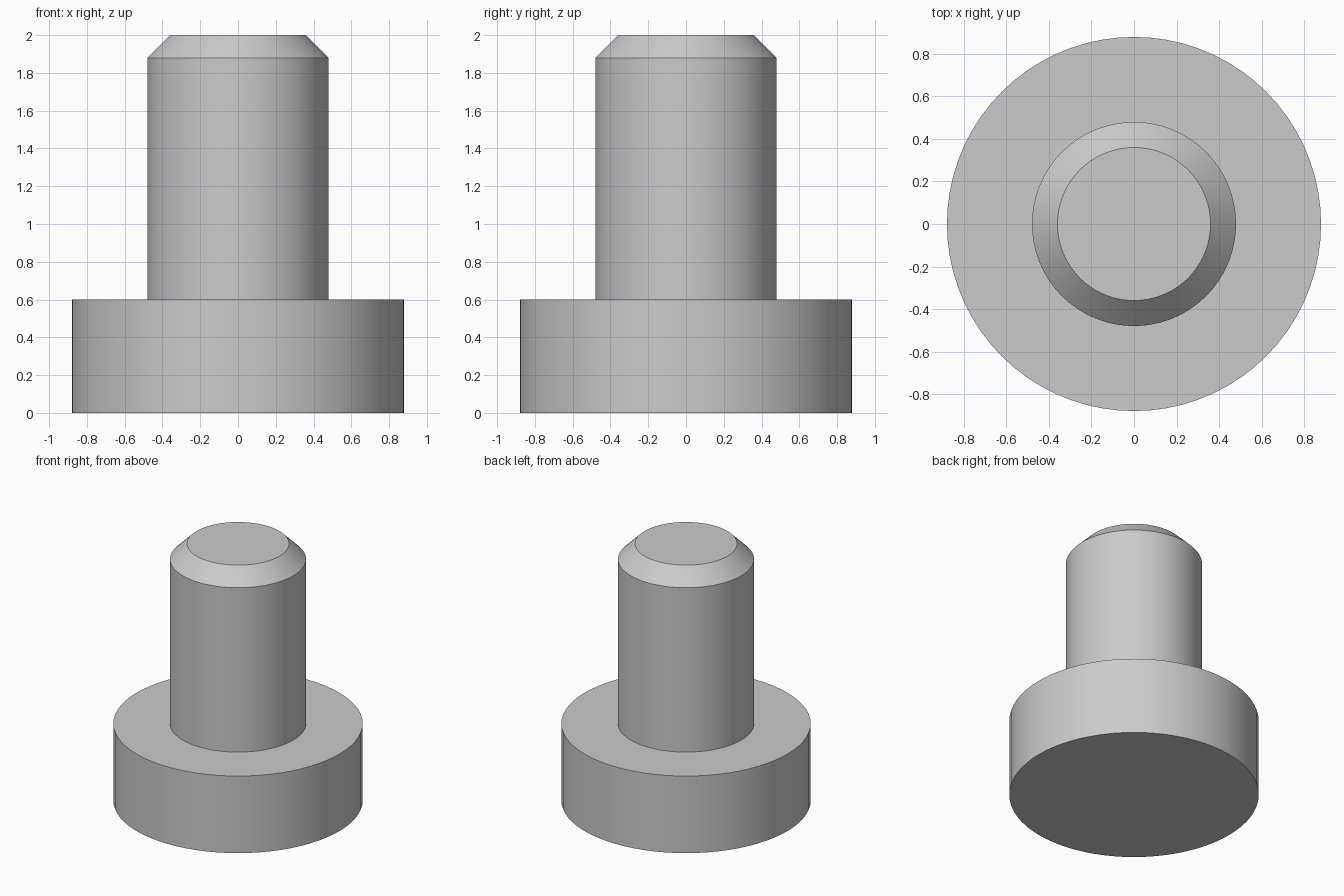
import bpy
import bmesh
from math import radians

# Remove the default object
cube = bpy.data.objects.get("Cube")
if cube:
    bpy.data.objects.remove(cube, do_unlink=True)

# Single plain grey metal
GREY = (0.6, 0.6, 0.6, 1.0)
metal = bpy.data.materials.new("grey_metal")
metal.use_nodes = True
metal.diffuse_color = GREY
metal.node_tree.nodes["Principled BSDF"].inputs["Base Color"].default_value = GREY

# Outline from bottom centre to top centre: (radius, height)
PROFILE = [(0, 0), (0.88, 0), (0.88, 0.6), (0.48, 0.6),
           (0.48, 1.88), (0.36, 2), (0, 2)]
SEGMENTS = 72

# Pin with a wide flange and a chamfered tip, turned around the z axis
bm = bmesh.new()
points = [bm.verts.new((r, 0, z)) for r, z in PROFILE]
edges = [bm.edges.new(pair) for pair in zip(points, points[1:])]
bmesh.ops.spin(bm, geom=points + edges, cent=(0, 0, 0), axis=(0, 0, 1),
               angle=radians(360), steps=SEGMENTS, use_merge=True)
bmesh.ops.remove_doubles(bm, verts=bm.verts, dist=0.0001)

# Join each end disc into one flat face
for height in (0, 2):
    disc = [f for f in bm.faces if all(abs(v.co.z - height) < 0.001 for v in f.verts)]
    bmesh.ops.dissolve_faces(bm, faces=disc, use_verts=True)
bmesh.ops.recalc_face_normals(bm, faces=bm.faces)

mesh = bpy.data.meshes.new("flanged_pin")
bm.to_mesh(mesh)
bm.free()
mesh.materials.append(metal)
pin = bpy.data.objects.new("flanged_pin", mesh)
bpy.context.collection.objects.link(pin)

# Smooth round sides, crisp rims
bpy.context.view_layer.objects.active = pin
pin.select_set(True)
bpy.ops.object.shade_smooth_by_angle(angle=radians(30))
